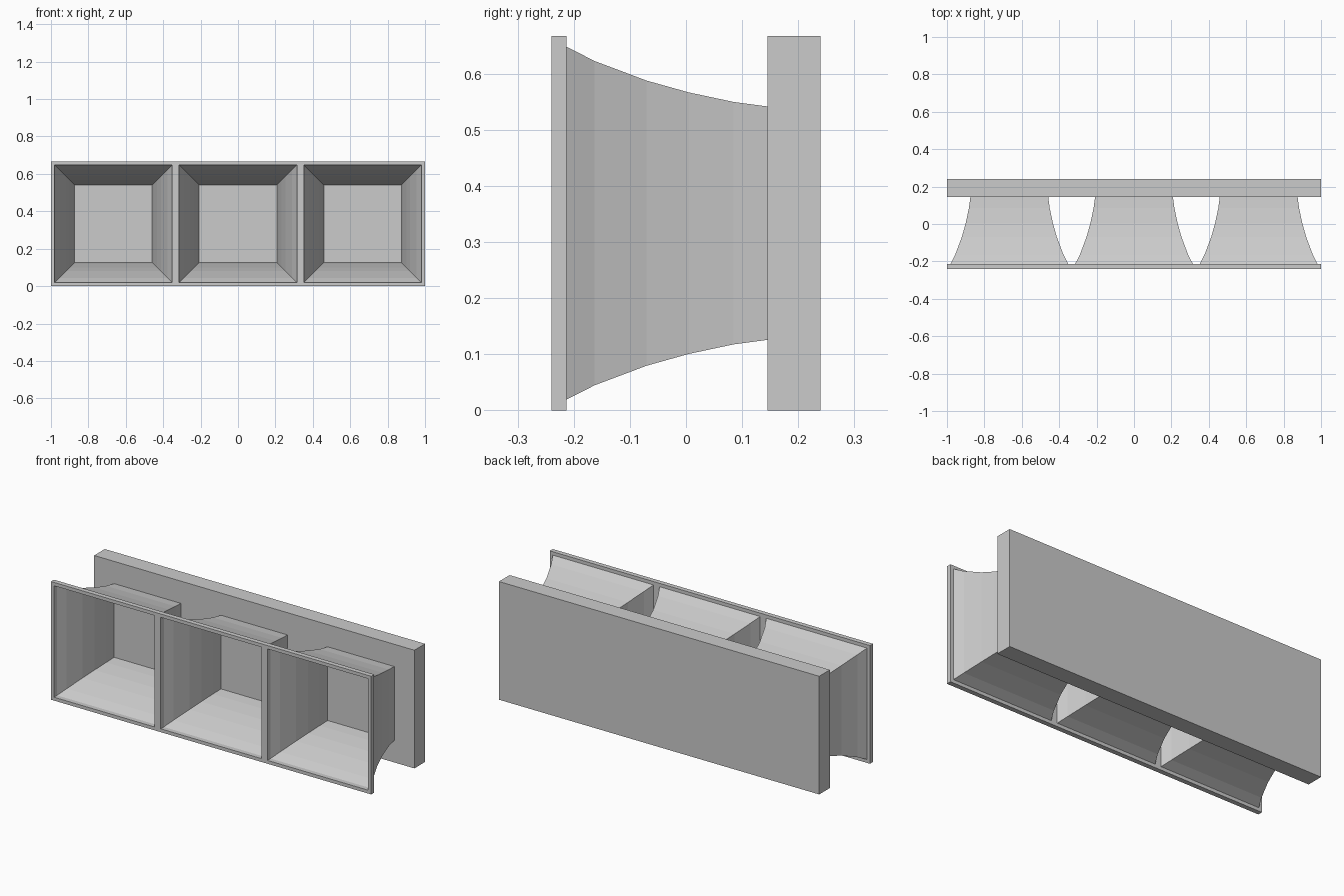
import bpy, bmesh

if "Cube" in bpy.data.objects:
    bpy.data.objects.remove(bpy.data.objects["Cube"])

CENTRES = (-2 / 3, 0, 2 / 3)
HEIGHT = 0.667
MID_Z = HEIGHT / 2
OPENING = 0.3145  # half size of each square opening
FRONT, FRAME_BACK, PANEL_FRONT, BACK = -0.24, -0.213, 0.145, 0.24


def finish(name, bm):
    mesh = bpy.data.meshes.new(name)
    bm.to_mesh(mesh)
    bm.free()
    obj = bpy.data.objects.new(name, mesh)
    bpy.context.collection.objects.link(obj)
    return obj


# Back panel: a plain slab
bpy.ops.mesh.primitive_cube_add(size=1, location=(0, (PANEL_FRONT + BACK) / 2, MID_Z))
panel = bpy.context.object
panel.name = "back_panel"
panel.scale = (2, BACK - PANEL_FRONT, HEIGHT)

# Front frame: grid with the three openings left out, then extruded
xs = [-1] + [c + s * OPENING for c in CENTRES for s in (-1, 1)] + [1]
zs = [0, MID_Z - OPENING, MID_Z + OPENING, HEIGHT]
bm = bmesh.new()
grid = [[bm.verts.new((x, FRONT, z)) for z in zs] for x in xs]
for i in range(len(xs) - 1):
    for j in range(len(zs) - 1):
        if i % 2 == 1 and j == 1:
            continue
        bm.faces.new((grid[i][j], grid[i + 1][j], grid[i + 1][j + 1], grid[i][j + 1]))
result = bmesh.ops.extrude_face_region(bm, geom=bm.faces[:], use_keep_orig=True)
moved = [v for v in result["geom"] if isinstance(v, bmesh.types.BMVert)]
bmesh.ops.translate(bm, verts=moved, vec=(0, FRAME_BACK - FRONT, 0))
bmesh.ops.recalc_face_normals(bm, faces=bm.faces[:])
finish("front_frame", bm)

# Flared square funnels: (y, half width) profile swept through square rings
PROFILE = [(FRAME_BACK, OPENING), (-0.163, 0.289), (-0.07, 0.254),
           (0.005, 0.233), (0.085, 0.216), (PANEL_FRONT, 0.208)]
for n, cx in enumerate(CENTRES, 1):
    bm = bmesh.new()
    rings = [[bm.verts.new((cx + sx * h, y, MID_Z + sz * h))
              for sx, sz in ((-1, -1), (1, -1), (1, 1), (-1, 1))] for y, h in PROFILE]
    for a, b in zip(rings, rings[1:]):
        for k in range(4):
            m = (k + 1) % 4
            bm.faces.new((a[k], a[m], b[m], b[k]))
    finish(f"funnel_{n}", bm)
